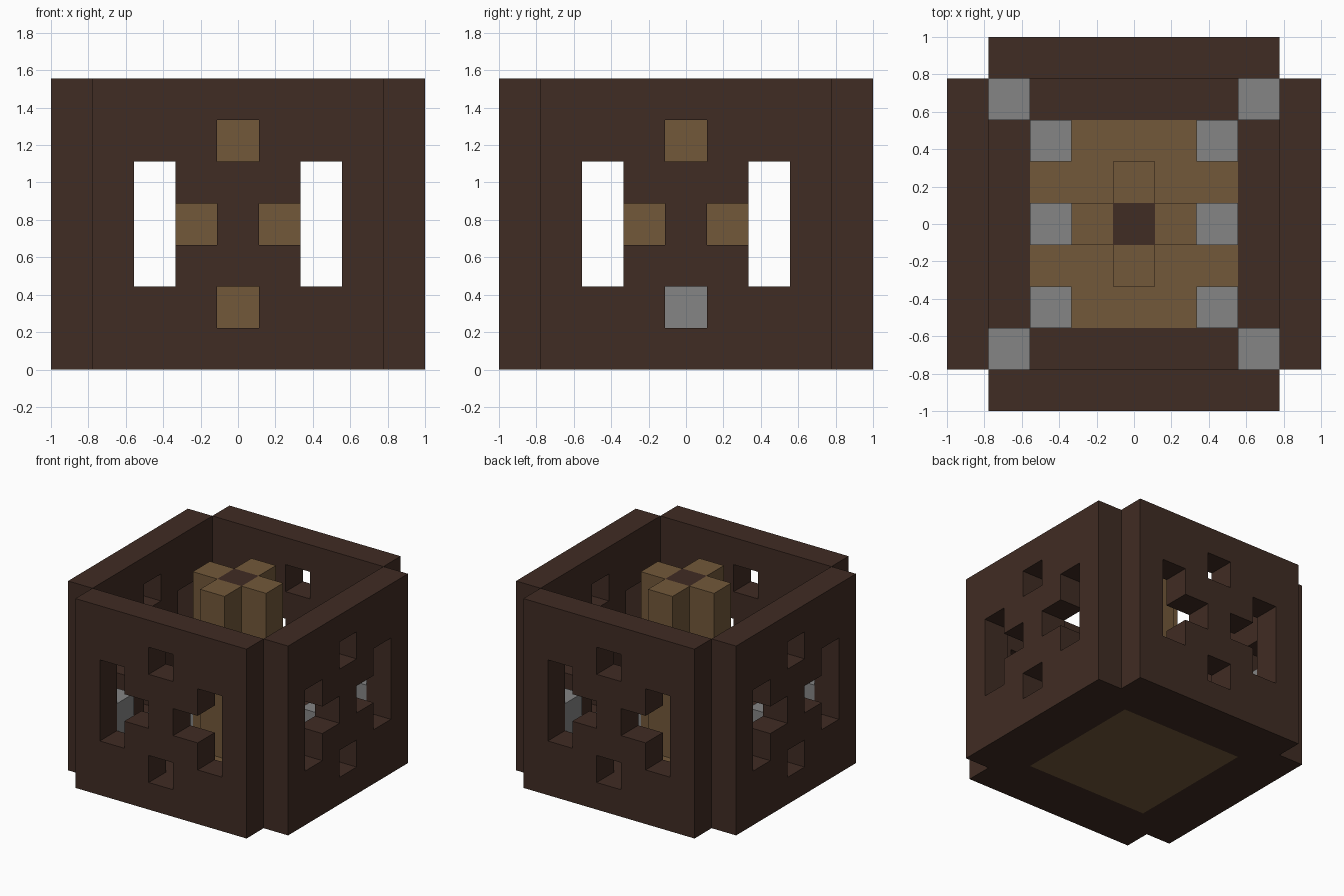
import bpy, bmesh
from mathutils import Vector, Matrix
from itertools import product
from math import pi

if "Cube" in bpy.data.objects:
    bpy.data.objects.remove(bpy.data.objects["Cube"])

U = 2 / 9  # edge length of one block


def material(name, rgb):
    m = bpy.data.materials.new(name)
    m.use_nodes = True
    m.diffuse_color = (*rgb, 1)
    bsdf = next(n for n in m.node_tree.nodes if n.type == 'BSDF_PRINCIPLED')
    bsdf.inputs["Base Color"].default_value = (*rgb, 1)
    return m


DARK = material("dark wood", (0.051, 0.025, 0.017))
BROWN = material("light wood", (0.171, 0.098, 0.042))
GREY = material("stone grey", (0.235, 0.235, 0.235))


def blocks(name, cells, mat, turn=0):
    """Closed shell around block cells (x, y centred on 0, z counted from the ground)."""
    cells = set(cells)
    bm = bmesh.new()
    for cell in cells:
        c = Vector(cell) + Vector((0, 0, 0.5))
        for axis, sign in product(range(3), (-1, 1)):
            n = Vector((0, 0, 0))
            n[axis] = sign
            if tuple(int(a + b) for a, b in zip(cell, n)) in cells:
                continue
            u = Vector((0, 0, 0))
            u[(axis + 1) % 3] = 0.5
            v = n.cross(u)
            mid = c + n / 2
            bm.faces.new([bm.verts.new((mid + d) * U)
                          for d in (-u - v, u - v, u + v, v - u)])
    bmesh.ops.remove_doubles(bm, verts=bm.verts, dist=U / 100)
    bmesh.ops.rotate(bm, verts=bm.verts, matrix=Matrix.Rotation(turn, 3, 'Z'))
    me = bpy.data.meshes.new(name)
    bm.to_mesh(me)
    bm.free()
    me.materials.append(mat)
    ob = bpy.data.objects.new(name, me)
    bpy.context.collection.objects.link(ob)
    return ob


def is_window(x, z):
    """Two tall slots around a diamond of four small openings."""
    slot = abs(x) == 2 and 2 <= z <= 4
    return slot or abs(x) + abs(z - 3) / 2 == 1 and z != 3 or abs(x) == 1 and z == 3


# Four pierced walls
wall = [(x, -4, z) for x in range(-3, 4) for z in range(7) if not is_window(x, z)]
for i, side in enumerate(("front", "left", "back", "right")):
    blocks(side + "_wall", wall, DARK, i * pi / 2)

# Floor with a lighter middle
floor = list(product(range(-3, 4), repeat=2))
blocks("floor_border", [(x, y, 0) for x, y in floor if max(abs(x), abs(y)) == 3], DARK)
blocks("floor_middle", [(x, y, 0) for x, y in floor if max(abs(x), abs(y)) < 3], BROWN)

# Central pillar: dark core with four light arms
blocks("pillar_core", [(0, 0, z) for z in range(1, 7)], DARK)
for i in range(4):
    blocks("pillar_arm", [(0, -1, z) for z in range(1, 7)], BROWN, i * pi / 2)

# Stone corner posts and low stones along both sides
for x, y in product((-3, 3), repeat=2):
    blocks("corner_post", [(x, y, 1), (x, y, 2)], GREY)
for x, y in product((-2, 2), (-2, 0, 2)):
    blocks("low_stone", [(x, y, 1)], GREY)
